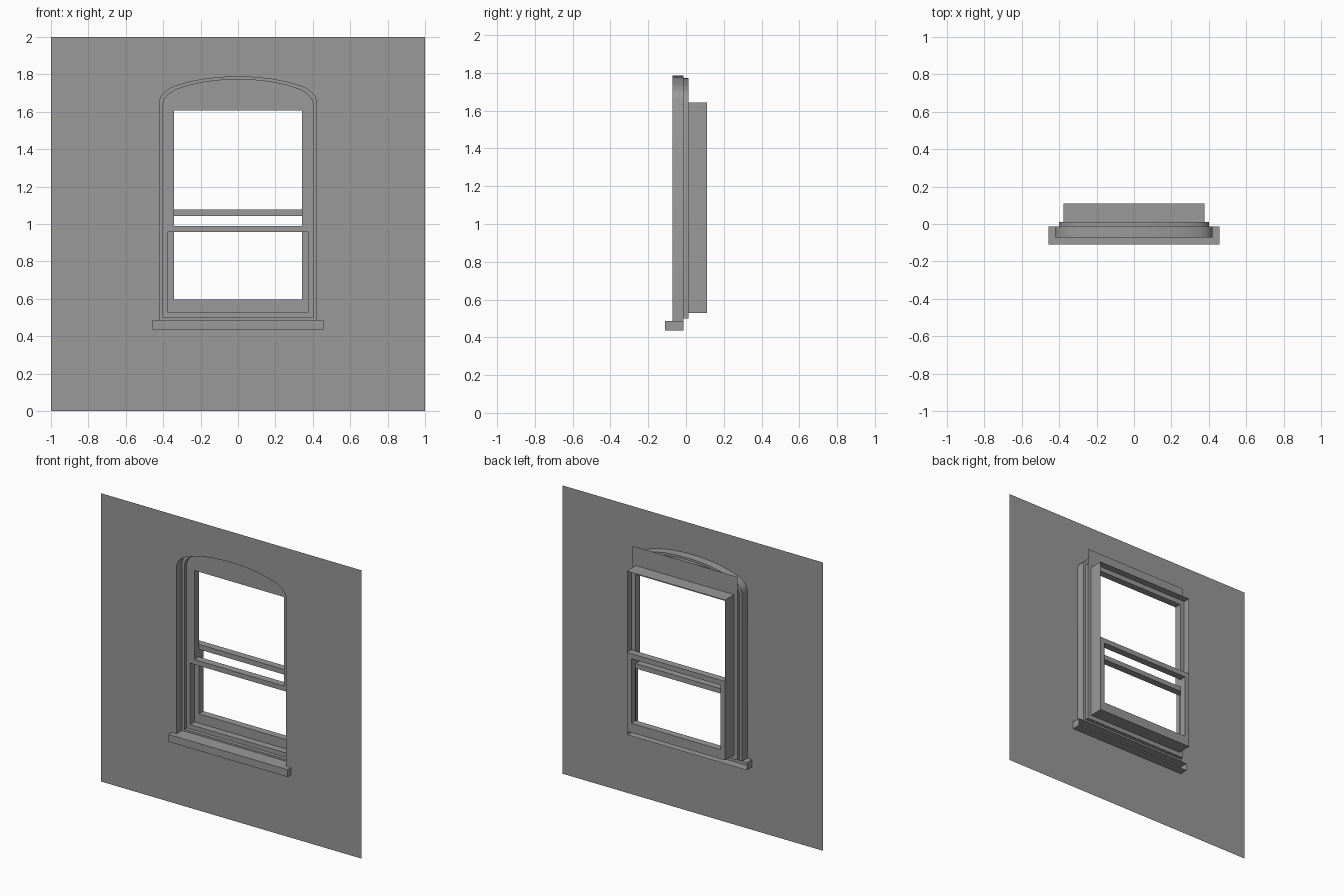
import bpy, bmesh, math

cube = bpy.data.objects.get("Cube")
if cube:
    bpy.data.objects.remove(cube, do_unlink=True)

grey = bpy.data.materials.new("plain_grey")
grey.use_nodes = True
grey.diffuse_color = (0.32, 0.32, 0.32, 1)
grey.node_tree.nodes["Principled BSDF"].inputs["Base Color"].default_value = (0.32, 0.32, 0.32, 1)

# Depths, from the wall surface back to the rear of the sashes
WALL, STEP, PLATE, MIDDLE, BACK = -0.072, -0.013, 0.012, 0.061, 0.11


def finish(name, bm, smooth=False):
    mesh = bpy.data.meshes.new(name)
    bm.to_mesh(mesh)
    bm.free()
    mesh.materials.append(grey)
    obj = bpy.data.objects.new(name, mesh)
    bpy.context.collection.objects.link(obj)
    if smooth:
        bpy.ops.object.select_all(action='DESELECT')
        obj.select_set(True)
        bpy.context.view_layer.objects.active = obj
        bpy.ops.object.shade_smooth_by_angle(angle=math.radians(35))
    return obj


def rect(half, low, high):
    return [(-half, low), (half, low), (half, high), (-half, high)]


def arch(inset):
    """Opening outline with a shallow arched head, counter-clockwise from the front."""
    half = [(0.42, 0.487), (0.42, 1.655), (0.411, 1.683), (0.39, 1.707), (0.35, 1.732),
            (0.27, 1.757), (0.18, 1.775), (0.09, 1.784)]
    s = 1 - inset / 0.42
    right = [(x * s, z - inset * 0.8) for x, z in half]
    right[0] = (right[0][0], half[0][1] + inset * 0.7)
    left = [(-x, z) for x, z in reversed(right)]
    return right + [(0, 1.787 - inset * 0.8)] + left


def sheet(name, outer, hole, y):
    """Flat upright sheet with a hole."""
    bm = bmesh.new()
    for loop in (outer, hole):
        vs = [bm.verts.new((x, y, z)) for x, z in loop]
        for a, b in zip(vs, vs[1:] + vs[:1]):
            bm.edges.new((a, b))
    bmesh.ops.triangle_fill(bm, edges=bm.edges[:], use_beauty=True, normal=(0, -1, 0))
    return finish(name, bm)


def tube(name, loop, y0, y1, smooth=False):
    """Thin lining that runs back from an outline, facing inwards."""
    bm = bmesh.new()
    front = [bm.verts.new((x, y0, z)) for x, z in loop]
    back = [bm.verts.new((x, y1, z)) for x, z in loop]
    for i in range(len(loop)):
        j = (i + 1) % len(loop)
        bm.faces.new((front[i], front[j], back[j], back[i]))
    return finish(name, bm, smooth)


def sash(name, outer, hole, y0, y1):
    """Solid rectangular frame."""
    bm = bmesh.new()
    rings = [[bm.verts.new((x, y, z)) for x, z in loop]
             for loop, y in ((outer, y0), (hole, y0), (hole, y1), (outer, y1))]
    for a, b in zip(rings, rings[1:] + rings[:1]):
        for i in range(4):
            j = (i + 1) % 4
            bm.faces.new((a[i], a[j], b[j], b[i]))
    bmesh.ops.recalc_face_normals(bm, faces=bm.faces[:])
    return finish(name, bm)


# Wall and stepped arched recess
opening, inner = arch(0), arch(0.018)
sheet("wall", rect(1, 0, 2), opening, WALL)
tube("outer_reveal", opening, WALL, STEP, True)
sheet("reveal_step", opening, inner, STEP)
tube("inner_reveal", inner, STEP, PLATE, True)

# Backing plate and the square lining that holds the sashes
box = rect(0.376, 0.53, 1.642)
sheet("backing_plate", rect(0.402, 0.5, 1.772), box, PLATE)
tube("window_lining", box, PLATE, BACK)

# Sliding sashes: the upper one in front, the lower one behind
sash("upper_sash", rect(0.376, 0.956, 1.642), rect(0.343, 0.99, 1.608), PLATE, MIDDLE)
sash("lower_sash", rect(0.376, 0.53, 1.077), rect(0.343, 0.595, 1.042), MIDDLE, BACK)

# Sill, open at the back
bm = bmesh.new()
bmesh.ops.create_cube(bm, size=1)
for v in bm.verts:
    v.co.x *= 0.916
    v.co.y = -0.11 if v.co.y < 0 else STEP
    v.co.z = 0.436 if v.co.z < 0 else 0.487
rear = [f for f in bm.faces if f.normal.y > 0.9]
bmesh.ops.delete(bm, geom=rear, context='FACES_ONLY')
finish("sill", bm)
